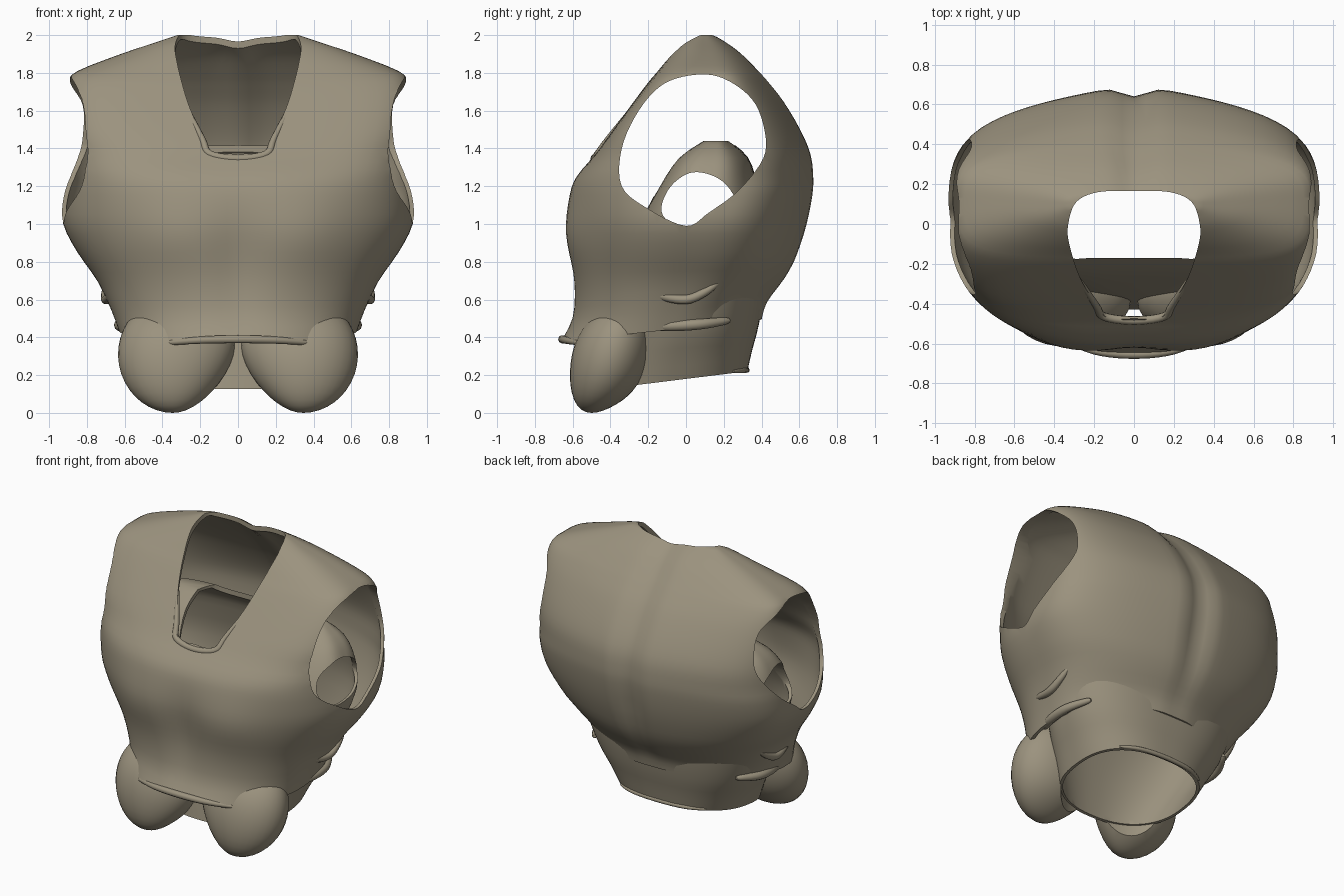
import bpy, bmesh, math
from mathutils import Vector

cube = bpy.data.objects.get("Cube")
if cube:
    bpy.data.objects.remove(cube, do_unlink=True)

cloth = bpy.data.materials.new("khaki cloth")
cloth.use_nodes = True
color = (0.33, 0.29, 0.21, 1)
cloth.diffuse_color = color
cloth.node_tree.nodes["Principled BSDF"].inputs["Base Color"].default_value = color


def make(name, bm):
    bmesh.ops.recalc_face_normals(bm, faces=bm.faces)
    mesh = bpy.data.meshes.new(name)
    bm.to_mesh(mesh)
    bm.free()
    mesh.materials.append(cloth)
    obj = bpy.data.objects.new(name, mesh)
    bpy.context.collection.objects.link(obj)
    return obj


def select(obj):
    bpy.ops.object.select_all(action="DESELECT")
    obj.select_set(True)
    bpy.context.view_layer.objects.active = obj


def smooth(obj):
    select(obj)
    bpy.ops.object.shade_smooth_by_angle(angle=math.radians(40))


def cut(obj, cutter):
    select(obj)
    mod = obj.modifiers.new("cut", "BOOLEAN")
    mod.operation = "DIFFERENCE"
    mod.solver = "EXACT"
    mod.object = cutter
    bpy.ops.object.modifier_apply(modifier=mod.name)
    bpy.data.objects.remove(cutter, do_unlink=True)


def spline(points, steps, closed=False):
    """Catmull-Rom resampling of a list of tuples."""
    pts = [Vector(p) for p in points]
    n = len(pts)
    pick = (lambda i: pts[i % n]) if closed else (lambda i: pts[min(max(i, 0), n - 1)])
    out = []
    for i in range(n if closed else n - 1):
        a, b, c, d = (pick(i + k) for k in (-1, 0, 1, 2))
        for s in range(steps):
            t = s / steps
            out.append(0.5 * (2 * b + (c - a) * t + (2 * a - 5 * b + 4 * c - d) * t * t
                              + (3 * b - a - 3 * c + d) * t ** 3))
    return out if closed else out + [pts[-1]]


def loft(name, rings, tilt, relief, inset=0.0, sides=96):
    """Closed body from rings of (height, half width, front y, back y, front power, back power)."""
    bm = bmesh.new()
    rows = []
    rings = [tuple(r) for r in spline(rings, 3)]
    if inset:
        z, *rest = rings[0]
        rings.insert(0, (z - 0.1, *rest))
    top = rings[-1][0]
    for z, a, yf, yb, front, back in rings:
        a, yf, yb = a - inset, yf + inset, yb - inset
        mid, half = (yf + yb) / 2, (yb - yf) / 2
        drop = inset * min(max((z - top * 0.6) / (top * 0.25), 0), 1)
        fade = max(0, 1 - z / (top * 0.4))
        row = []
        for i in range(sides):
            t = 2 * math.pi * i / sides
            c, s = math.cos(t), math.sin(t)
            power = back if s > 0 else front
            r = (abs(c) ** power + abs(s) ** power) ** (-1 / power)
            x, s = a * c * r, s * r
            y = mid + half * s + relief(x, z, s, half)
            row.append(bm.verts.new((x, y, z - drop + tilt * y * fade)))
        rows.append(row)
    for lo, hi in zip(rows, rows[1:]):
        for i in range(sides):
            j = (i + 1) % sides
            bm.faces.new((lo[i], lo[j], hi[j], hi[i]))
    bm.faces.new(rows[0])
    bm.faces.new(rows[-1])
    return make(name, bm)


def prism(outline, place, lo, hi):
    """Cutter: a smooth closed outline swept between two depths."""
    bm = bmesh.new()
    pts = spline(outline, 5, True)
    a, b = ([bm.verts.new(place(p, d)) for p in pts] for d in (lo, hi))
    n = len(pts)
    for i in range(n):
        bm.faces.new((a[i], a[(i + 1) % n], b[(i + 1) % n], b[i]))
    bm.faces.new(a)
    bm.faces.new(b)
    obj = make("cutter", bm)
    obj.hide_render = True
    return obj


def across(p, d):
    return (d, p[0], p[1])


def upward(p, d):
    return (p[0], p[1], d)


def mirrored(half):
    return half + [(-x, y) for x, y in reversed(half) if x > 0]


def roll(name, points, radius):
    """Rolled hem or cloth fold, tapered at both ends."""
    curve = bpy.data.curves.new(name, "CURVE")
    curve.dimensions = "3D"
    curve.bevel_depth = radius
    curve.bevel_resolution = 3
    curve.use_fill_caps = True
    pts = spline(points, 5)
    line = curve.splines.new("POLY")
    line.points.add(len(pts) - 1)
    for i, p in enumerate(pts):
        line.points[i].co = (*p, 1)
        line.points[i].radius = 0.35 + 0.65 * math.sin(math.pi * i / (len(pts) - 1)) ** 0.5
    curve.materials.append(cloth)
    obj = bpy.data.objects.new(name, curve)
    bpy.context.collection.objects.link(obj)


def body_relief(x, z, s, half):
    """Tapered back with a spine groove, chest swell and centre dip in front."""
    if s > 0:
        groove = 0.045 * math.exp(-(x / 0.09) ** 2) * min(1, max(0, (z - 0.5) * 2))
        return -s * (groove + 0.3 * half * max(0, abs(x) - 0.1))
    swell = math.exp(-((abs(x) - 0.36) / 0.25) ** 2 - ((z - 0.92) / 0.2) ** 2)
    return s * (0.035 * swell - 0.02 * math.exp(-(x / 0.12) ** 2 - ((z - 0.75) / 0.3) ** 2))


def flat(x, z, s, half):
    return 0


# Outer vest: hollow body with armholes and a deep neckline
vest_rings = [(.45, .63, -.67, .40, 2.1, 2.8), (.55, .67, -.61, .43, 2.2, 2.8),
              (.7, .745, -.595, .53, 2.3, 3), (.85, .85, -.61, .60, 2.3, 3.3),
              (1.0, .925, -.625, .65, 2.3, 3.6), (1.15, .93, -.615, .68, 2.5, 4),
              (1.25, .92, -.58, .685, 2.8, 4), (1.37, .91, -.48, .67, 3.6, 4),
              (1.5, .91, -.385, .615, 4.8, 4), (1.65, .91, -.275, .525, 5.5, 4),
              (1.75, .90, -.20, .445, 5, 4), (1.81, .85, -.15, .39, 4, 3.5),
              (1.9, .62, -.08, .30, 3, 3), (1.96, .44, -.02, .22, 3, 3),
              (2.0, .32, .05, .15, 3, 3)]
vest = loft("vest", vest_rings, 0.25, body_relief)
cut(vest, loft("vest_hollow", vest_rings, 0.25, body_relief, 0.022))
armhole = [(0, .99), (-.2, 1.08), (-.34, 1.2), (-.34, 1.4), (-.25, 1.6), (-.12, 1.74),
           (.05, 1.79), (.2, 1.77), (.35, 1.66), (.415, 1.5), (.41, 1.35), (.28, 1.18), (.12, 1.06)]
cut(vest, prism(armhole, across, -1.2, 1.2))
neckline = mirrored([(0, -.475), (.12, -.475), (.18, -.42), (.27, -.27), (.325, -.1),
                     (.33, .0), (.29, .11), (.18, .16), (0, .165)])
cut(vest, prism(neckline, upward, 1.25, 2.2))
smooth(vest)

# Undershirt: inner layer that shows below as the waist
shirt_rings = [(.18, .45, -.43, .325, 2.3, 2.5), (.3, .51, -.41, .35, 2.3, 2.5),
               (.45, .59, -.38, .385, 2.3, 2.5), (.7, .68, -.32, .42, 2.8, 2.5),
               (1.0, .79, -.24, .42, 3.5, 2.7), (1.2, .78, -.14, .38, 4, 2.7),
               (1.35, .70, -.04, .33, 4, 2.7), (1.44, .56, .09, .23, 4, 2.7)]
shirt = loft("undershirt", shirt_rings, 0.18, flat)
cut(shirt, loft("undershirt_hollow", shirt_rings, 0.18, flat, 0.02))
inner_armhole = [(0, .98), (-.1, 1.02), (-.13, 1.09), (-.08, 1.2), (.02, 1.27),
                 (.13, 1.26), (.22, 1.2), (.26, 1.1), (.15, 1.01)]
cut(shirt, prism(inner_armhole, across, -1.2, 1.2))
inner_neck = mirrored([(0, -.17), (.2, -.17), (.33, -.165), (.38, -.05), (.37, .14), (.28, .25), (0, .26)])
cut(shirt, prism(inner_neck, upward, 1.02, 1.7))
smooth(shirt)

# Rounded lower front pouches that meet at the centre, trimmed against the waist
for side, label in ((1, "left"), (-1, "right")):
    bm = bmesh.new()
    bmesh.ops.create_uvsphere(bm, u_segments=32, v_segments=20, radius=1)
    for v in bm.verts:
        x, y, z = v.co
        width = .33 + .1 * z if x < 0 else .28
        v.co = (side * (.355 + width * x + .01 * z), -.4 + .19 * y + .1 * z,
                .3 + .3 * z - .06 * y * (1 - z * z))
    low = min(v.co.z for v in bm.verts)
    for v in bm.verts:
        v.co.z -= low
    pouch = make(label + "_front_pouch", bm)
    cut(pouch, loft("waist_cutter", shirt_rings, 0.18, flat, 0.008))
    smooth(pouch)

    # Bunched cloth at the sides of the waist
    roll(label + "_upper_fold", [(side * .64, -.24, .67), (side * .68, -.13, .62), (side * .70, 0, .60),
                                 (side * .70, .1, .64), (side * .69, .18, .70)], .025)
    roll(label + "_lower_fold", [(side * .58, -.20, .46), (side * .62, -.08, .46),
                                 (side * .62, .08, .47), (side * .55, .23, .49)], .03)

# Rolled hems
roll("front_hem", [(-.38, -.565, .37), (-.2, -.635, .385), (0, -.655, .39),
                   (.2, -.635, .385), (.38, -.565, .37)], .022)
roll("neck_trim", [(-.28, -.27, 1.63), (-.19, -.41, 1.45), (-.15, -.465, 1.37), (0, -.485, 1.345),
                   (.15, -.465, 1.37), (.19, -.41, 1.45), (.28, -.27, 1.63)], .022)
roll("back_hem", [(-.33, .25, .22), (-.2, .305, .225), (0, .322, .227),
                  (.2, .305, .225), (.33, .25, .22)], .015)
